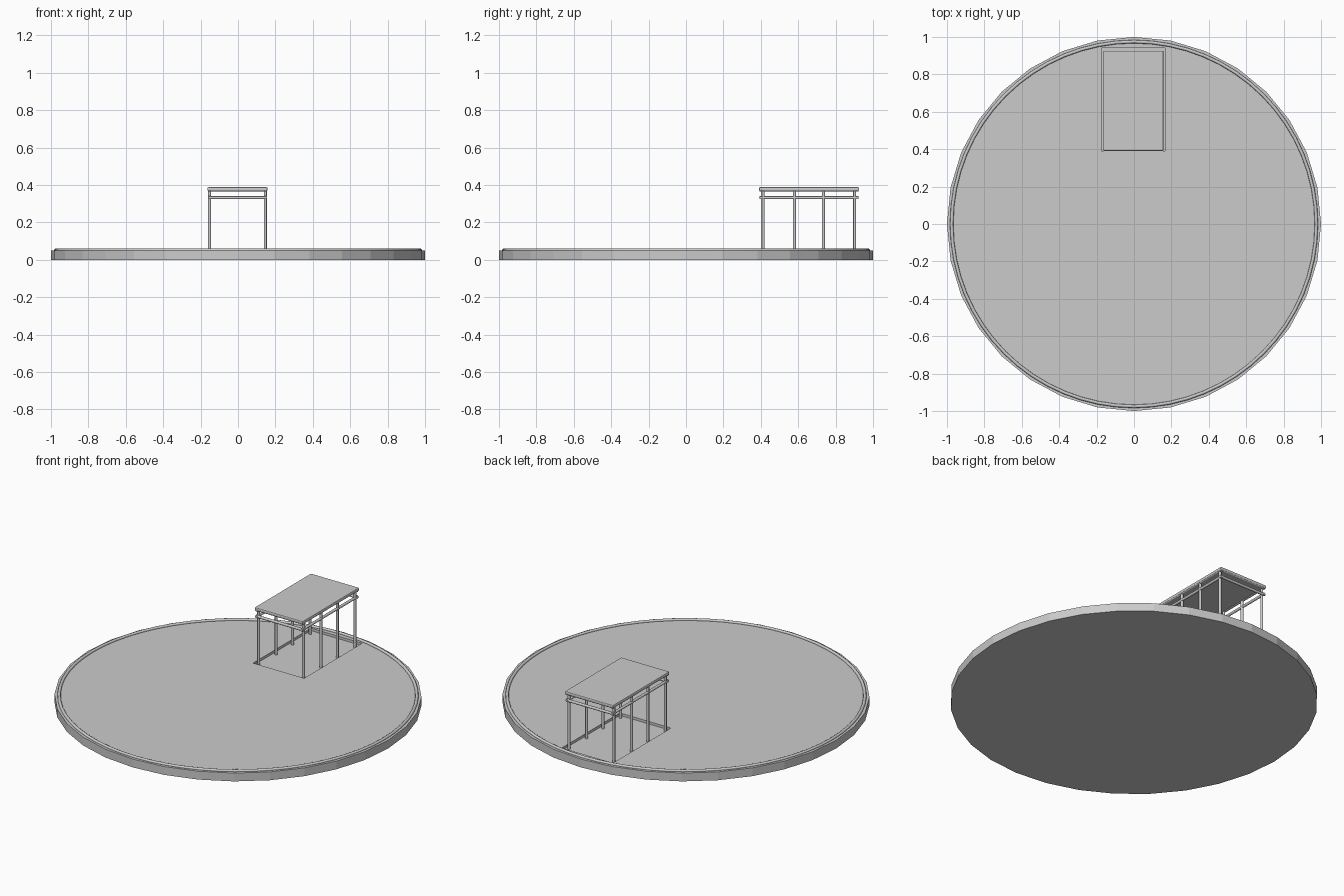
import bpy, math

if "Cube" in bpy.data.objects:
    bpy.data.objects.remove(bpy.data.objects["Cube"])

CX, CY = -0.003, 0.658      # shelter centre
FLOOR = 0.05


def box(name, x0, x1, y0, y1, z0, z1, bevel=0.0):
    bpy.ops.mesh.primitive_cube_add(size=1, location=((x0 + x1) / 2, (y0 + y1) / 2, (z0 + z1) / 2))
    o = bpy.context.object
    o.name = name
    o.scale = (x1 - x0, y1 - y0, z1 - z0)
    bpy.ops.object.transform_apply(location=False, rotation=False, scale=True)
    if bevel:
        m = o.modifiers.new("rounded", 'BEVEL')
        m.width = bevel
        m.segments = 2
    return o


def cylinder(name, r, depth, loc, sides, rot=(0, 0, 0)):
    bpy.ops.mesh.primitive_cylinder_add(vertices=sides, radius=r, depth=depth, location=loc, rotation=rot)
    o = bpy.context.object
    o.name = name
    bpy.ops.object.shade_smooth_by_angle(angle=math.radians(50))
    return o


# round base plate
base = cylinder("base_disc", 1.0, FLOOR, (0, 0, FLOOR / 2), 32)
bpy.ops.object.shade_flat()

# shallow pit under the shelter
cutter = box("pit_cutter", -0.173, 0.167, 0.39, 0.94, 0.035, 0.1)
cutter.hide_render = True
cutter.hide_viewport = True
cut = base.modifiers.new("pit", 'BOOLEAN')
cut.operation = 'DIFFERENCE'
cut.object = cutter
cut.solver = 'EXACT'

# raised ring around the edge
bpy.ops.mesh.primitive_torus_add(major_radius=0.975, minor_radius=0.009, major_segments=64,
                                 minor_segments=8, location=(0, 0, 0.052))
bpy.context.object.name = "edge_ring"
bpy.ops.object.shade_smooth()

# posts in two rows
for side in (-1, 1):
    for i, y in enumerate((0.413, 0.58, 0.735, 0.902)):
        cylinder(f"post_{side}_{i}", 0.008, 0.34, (CX + side * 0.149, y, 0.205), 12)

# round rails at two heights
for label, z, r in (("lower_rail", 0.332, 0.008), ("roof_rail", 0.376, 0.011)):
    for s in (-1, 1):
        cylinder(f"{label}_side_{s}", r, 0.53, (CX + s * 0.15, CY, z), 12, (math.pi / 2, 0, 0))
        cylinder(f"{label}_end_{s}", r, 0.316, (CX, CY + s * 0.257, z), 12, (0, math.pi / 2, 0))

# flat roof panel
box("roof_panel", CX - 0.161, CX + 0.161, CY - 0.268, CY + 0.268, 0.368, 0.388, 0.006)
